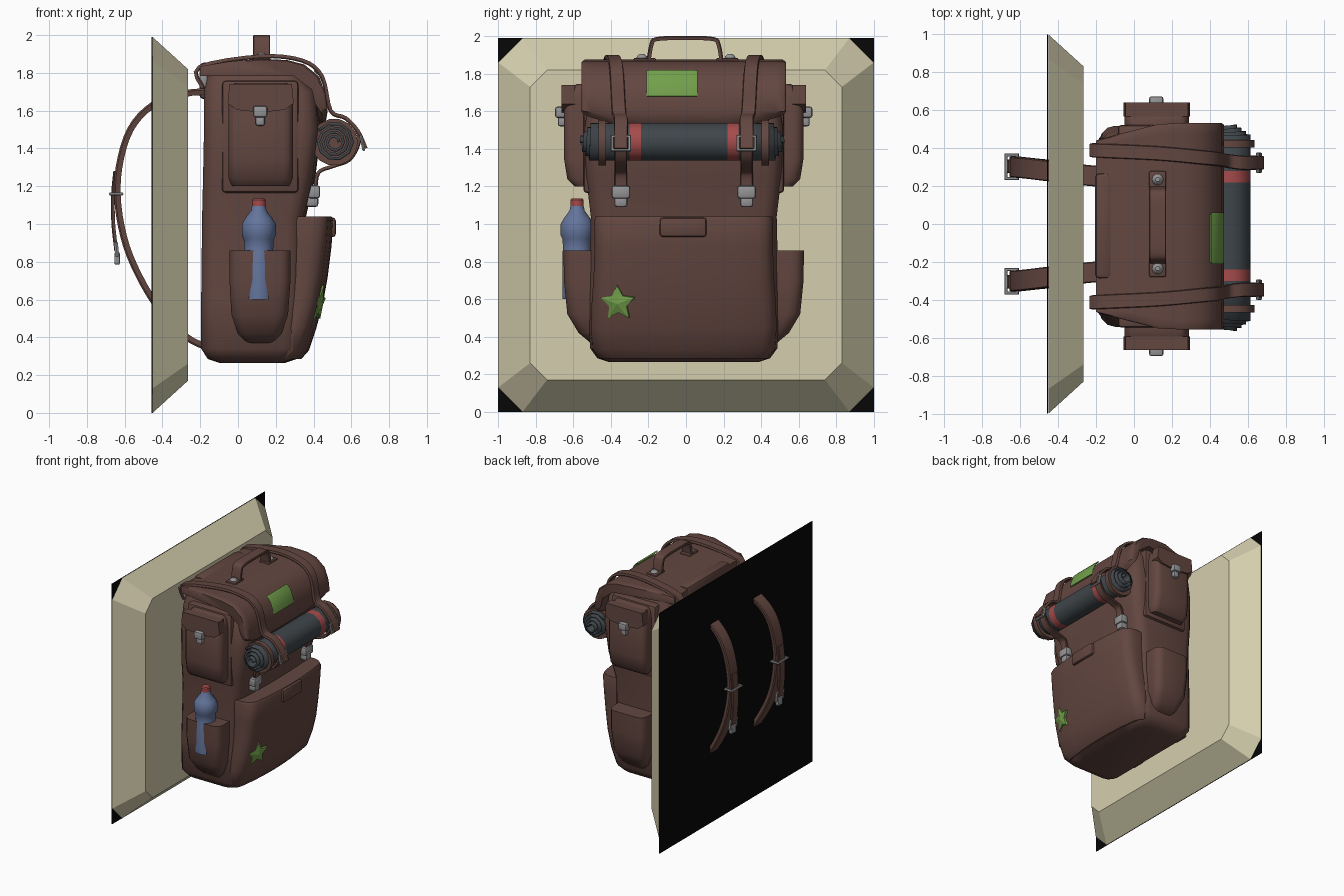
import bpy, bmesh, math
from mathutils import Vector as V

if "Cube" in bpy.data.objects:
    bpy.data.objects.remove(bpy.data.objects["Cube"])

def material(name, r, g, b):
    m = bpy.data.materials.new(name)
    m.diffuse_color = (r, g, b, 1)
    m.use_nodes = True
    m.node_tree.nodes["Principled BSDF"].inputs["Base Color"].default_value = m.diffuse_color
    return m

BROWN = material("brown_leather", .125, .062, .051)
BEIGE = material("beige_panel", .66, .62, .42)
BLACK = material("black_backing", .002, .002, .002)
SLATE = material("slate_roll", .05, .06, .068)
RED = material("red_trim", .38, .07, .07)
GREEN = material("green_patch", .17, .35, .07)
GREY = material("grey_metal", .30, .30, .31)
BLUE = material("blue_bottle", .125, .175, .33)
CY = -.012  # the bag sits slightly off the panel's centre line

def finish(name, bm, mats, smooth=40):
    bmesh.ops.recalc_face_normals(bm, faces=bm.faces)
    me = bpy.data.meshes.new(name)
    bm.to_mesh(me)
    bm.free()
    ob = bpy.data.objects.new(name, me)
    bpy.context.collection.objects.link(ob)
    for m in mats if isinstance(mats, list) else [mats]:
        me.materials.append(m)
    if smooth:
        bpy.ops.object.select_all(action='DESELECT')
        bpy.context.view_layer.objects.active = ob
        ob.select_set(True)
        bpy.ops.object.shade_smooth_by_angle(angle=math.radians(smooth))
    return ob

def skin(name, rings, mat, smooth=40, closed=False):
    """Bridge rings of points into a solid; closed joins last ring to first."""
    bm = bmesh.new()
    rs = [[bm.verts.new(p) for p in r] for r in rings]
    n = len(rs[0])
    for a, b in zip(rs, rs[1:] + (rs[:1] if closed else [])):
        for i in range(n):
            bm.faces.new((a[i], a[(i + 1) % n], b[(i + 1) % n], b[i]))
    if not closed:
        bm.faces.new(rs[0])
        bm.faces.new(rs[-1])
    return finish(name, bm, mat, smooth)

def box(name, lo, hi, mat, bevel=.015):
    lo, hi = V(lo), V(hi)
    bm = bmesh.new()
    bmesh.ops.create_cube(bm, size=1)
    for v in bm.verts:
        v.co = V([(lo[i] + hi[i]) / 2 + v.co[i] * abs(hi[i] - lo[i]) for i in range(3)])
    bmesh.ops.bevel(bm, geom=bm.edges[:], offset=bevel, segments=2, profile=.5, affect='EDGES')
    return finish(name, bm, mat)

def rounded(z, x0, x1, y0, y1, r, bulge=0):
    """Rounded rectangle at height z; bulge pulls the +x corners back."""
    pts = []
    for cx, cy, a0 in ((x1 - r, y1 - r, 0), (x0 + r, y1 - r, 90), (x0 + r, y0 + r, 180), (x1 - r, y0 + r, 270)):
        for k in range(4):
            a = math.radians(a0 + 30 * k)
            pts.append([cx + r * math.cos(a), cy + r * math.sin(a)])
    pts += [[x1, y0 + r + (y1 - y0 - 2 * r) * k / 6] for k in range(1, 6)]
    mid, h = (y0 + y1) / 2, (y1 - y0) / 2
    return [V((x - (bulge * ((y - mid) / h) ** 2 if x > x1 - r - .001 else 0), y, z)) for x, y in pts]

def smooth_path(pts, closed=False, sub=4):
    pts = [V(p) for p in pts]
    out = []
    for i in range(len(pts) - 1):
        p0, p1, p2, p3 = pts[max(i - 1, 0)], pts[i], pts[i + 1], pts[min(i + 2, len(pts) - 1)]
        for k in range(sub):
            t = k / sub
            out.append(.5 * (2 * p1 + (p2 - p0) * t + (2 * p0 - 5 * p1 + 4 * p2 - p3) * t * t
                             + (3 * p1 - p0 - 3 * p2 + p3) * t ** 3))
    return out + [pts[-1]]

def ribbon(name, pts, width, thick, mat, side=(0, 1, 0), smooth=True):
    path = smooth_path(pts) if smooth else [V(p) for p in pts]
    side, rings = V(side), []
    for i, p in enumerate(path):
        t = path[min(i + 1, len(path) - 1)] - path[max(i - 1, 0)]
        n = t.cross(side).normalized()
        rings.append([p + side * a * width / 2 + n * b * thick / 2
                      for a, b in ((-1, -.5), (-.9, 1), (.9, 1), (1, -.5), (.9, -1), (-.9, -1))])
    return skin(name, rings, mat)

def buckle(name, c, w, h, r, axis):
    """Square wire frame of half sizes w (along y) and h (along the given axis)."""
    c, u, axis = V(c), V((0, 1, 0)), V(axis)
    n = u.cross(axis)
    rings = []
    for a, b in ((1, 1), (-1, 1), (-1, -1), (1, -1)):
        p, d = c + u * a * w + axis * b * h, u * a + axis * b
        rings.append([p + d * r * math.cos(k * math.pi / 3) + n * r * math.sin(k * math.pi / 3) for k in range(6)])
    return skin(name, rings, GREY, closed=True)

def lathe(name, profile, c, mat, axis='z', n=14):
    rings = []
    for h, r in profile:
        ring = []
        for k in range(n):
            a, b = r * math.cos(k * math.tau / n), r * math.sin(k * math.tau / n)
            ring.append(V(c) + (V((a, b, h)) if axis == 'z' else V((a, h, b))))
        rings.append(ring)
    return skin(name, rings, mat)

# Display panel behind the bag
def octagon(x, h, z0, z1, c):
    return [V((x, y, z)) for y, z in ((-h + c, z0), (h - c, z0), (h, z0 + c), (h, z1 - c),
                                      (h - c, z1), (-h + c, z1), (-h, z1 - c), (-h, z0 + c))]
skin("panel", [octagon(-.452, 1, 0, 1.99, .13), octagon(-.265, .83, .17, 1.82, .09)], BEIGE, 0)
skin("panel_backing", [[V((x, y, z)) for y, z in ((-1, 0), (1, 0), (1, 1.99), (-1, 1.99))]
                       for x in (-.458, -.453)], BLACK, 0)

# Main body and front pocket
body = ((.265, -.1, .25, .40), (.285, -.16, .31, .46), (.34, -.195, .34, .5), (.6, -.195, .35, .505),
        (1.04, -.19, .36, .495), (1.25, -.185, .41, .52), (1.5, -.18, .44, .53), (1.7, -.18, .42, .50), (1.8, -.17, .33, .46))
skin("body", [rounded(z, a, b, CY - h, CY + h, .08, .02) for z, a, b, h in body], BROWN)
pocket = ((.285, .22, .335, .45), (.33, .22, .375, .485), (.45, .22, .415, .495), (.58, .22, .45, .49),
          (.72, .22, .475, .48), (.88, .22, .495, .475), (1.02, .22, .505, .475), (1.04, .22, .495, .47))
skin("front_pocket", [rounded(z, a, b, CY - h, CY + h, .07, .04) for z, a, b, h in pocket], BROWN)
box("pocket_tab", (.46, -.14, .93), (.518, .11, 1.035), BROWN, .018)

# Lid: a curved shell swept across the width
shell = ((-.2, 1.785), (-.2, 1.835), (-.05, 1.86), (.12, 1.875), (.26, 1.868), (.35, 1.845), (.43, 1.78), (.463, 1.69),
         (.475, 1.6), (.465, 1.54), (.445, 1.52), (.42, 1.56), (.4, 1.71), (.3, 1.785))
rings = []
for t in (-1, -.98, -.9, -.7, -.4, 0, .4, .7, .9, .98, 1):
    k = .95 if abs(t) == 1 else 1
    ring = []
    for x, z in shell:
        hy = .46 + .085 * min(1, (x + .2) / .35)
        lift = .07 * t ** 4 if z < 1.6 else 0
        ring.append(V((.2 + (x - .2) * k, CY + t * hy, 1.75 + (z + lift - 1.75) * k)))
    rings.append(ring)
skin("lid", rings, BROWN, 50)
box("back_grip", (-.205, -.29, 1.66), (-.115, .27, 1.855), BROWN, .025)
ribbon("lid_patch", [(.469, -.075, 1.68), (.462, -.075, 1.72), (.436, -.075, 1.785), (.405, -.075, 1.815)], .27, .012, GREEN, smooth=False)

# Star on the front pocket
bm = bmesh.new()
n = V((1, -.25, -.2)).normalized()
u = V((0, 0, 1)).cross(n).normalized()
w = n.cross(u)
c = V((.422, -.36, .58))
rim = [[bm.verts.new(c + n * d + (u * math.sin(k * math.pi / 5) + w * math.cos(k * math.pi / 5)) * (.098 if k % 2 == 0 else .05))
        for k in range(10)] for d in (-.025, .015)]
top = bm.verts.new(c + n * .03)
for k in range(10):
    j = (k + 1) % 10
    bm.faces.new((rim[0][k], rim[0][j], rim[1][j], rim[1][k]))
    bm.faces.new((rim[1][k], rim[1][j], top))
bm.faces.new(rim[0])
finish("star_badge", bm, GREEN, 20)

# Carry handle
ribbon("handle", [(.125, -.2, 1.86), (.125, -.185, 1.95), (.125, -.155, 1.985), (.125, 0, 1.99), (.125, .145, 1.985),
                  (.125, .175, 1.95), (.125, .19, 1.86)], .09, .022, BROWN, (1, 0, 0))

# Bedroll: a wound sheet with red bands
bm = bmesh.new()
turns, seg = 3.4, 10
rows = []
for i in range(int(turns * seg) + 1):
    t = i / (turns * seg)
    r, a, end = .025 + .08 * t, i * math.tau / seg, .545 - .06 * t
    rows.append([bm.verts.new((.51 + r * math.cos(a), -.02 + y, 1.433 + r * math.sin(a)))
                 for y in (-end, -.28, -.22, .24, .30, end)])
for a, b in zip(rows, rows[1:]):
    for j in range(5):
        f = bm.faces.new((a[j], a[j + 1], b[j + 1], b[j]))
        f.material_index = j % 2
roll = finish("bedroll", bm, [SLATE, RED], 50)
thick = roll.modifiers.new("thickness", 'SOLIDIFY')
thick.thickness = .016
thick.offset = 0

for s, side in ((-1, "left"), (1, "right")):
    # Side pockets
    def yy(d): return CY + s * d
    def pocket_rings(rows):
        return [rounded(z, a, b, min(yy(.42), yy(d)), max(yy(.42), yy(d)), r) for z, a, b, d, r in rows]
    box(side + "_upper_pocket_frame", (-.085, yy(.42), 1.165), (.32, yy(.535), 1.76), BROWN, .02)
    skin(side + "_upper_pocket", pocket_rings(((1.2, -.03, .27, .58, .04), (1.24, -.05, .29, .62, .05),
         (1.35, -.05, .29, .638, .05), (1.66, -.05, .29, .638, .05), (1.72, -.04, .28, .615, .05), (1.745, -.02, .26, .57, .04))), BROWN)
    skin(side + "_upper_flap", [[V((x, yy(d), z)) for x, z in ((-.045, 1.74), (.285, 1.74), (.295, 1.64), (.25, 1.605),
         (.12, 1.59), (-.01, 1.605), (-.055, 1.64))] for d in (.58, .652)], BROWN)
    box(side + "_pocket_clasp", (.08, yy(.62), 1.565), (.155, yy(.685), 1.625), GREY, .012)
    box(side + "_pocket_clasp_tip", (.093, yy(.62), 1.52), (.142, yy(.67), 1.575), GREY, .012)
    skin(side + "_lower_pocket", pocket_rings(((.37, .04, .19, .50, .03), (.42, 0, .23, .56, .05), (.52, -.035, .265, .62, .06),
         (.7, -.045, .278, .638, .06), (.86, -.045, .278, .64, .06))), BROWN)
    # Lid straps running over the bedroll, with buckles and clasps
    y = yy(.335)
    ribbon(side + "_lid_strap", [(-.185, yy(.40), 1.72), (-.205, yy(.40), 1.83), (.12, yy(.385), 1.887), (.34, yy(.365), 1.865),
           (.445, yy(.355), 1.78), (.49, yy(.345), 1.6), (.57, y, 1.56), (.635, y, 1.49), (.675, y, 1.4)], .075, .022, BROWN)
    ribbon(side + "_lower_strap", [(.41, y, 1.17), (.425, y, 1.27), (.5, y, 1.305), (.59, y, 1.34), (.64, y, 1.43), (.63, y, 1.5)],
           .065, .02, BROWN)
    buckle(side + "_strap_buckle", (.658, y, 1.43), .046, .035, .009, (-.2, 0, 1))
    box(side + "_strap_clasp", (.37, y - .05, 1.135), (.435, y + .05, 1.205), GREY, .015)
    box(side + "_strap_clasp_tip", (.36, y - .035, 1.09), (.425, y + .035, 1.15), GREY, .015)
    box(side + "_back_clasp", (-.205, yy(.37), 1.72), (-.16, yy(.43), 1.82), GREY, .012)
    lathe(side + "_roll_band", [(-.02, .105), (-.02, .125), (.02, .125), (.02, .105)], (.51, yy(.435), 1.433), BROWN, 'y')
    # Handle anchors
    box(side + "_handle_tab", (.08, s * .16, 1.85), (.17, s * .28, 1.885), BROWN, .01)
    lathe(side + "_handle_stud", [(0, .032), (.015, .028), (.028, .012)], (.125, s * .235, 1.878), GREY, n=10)
    # Shoulder straps
    ribbon(side + "_shoulder_strap", [(-.17, s * .25, 1.70), (-.28, s * .26, 1.69), (-.45, s * .28, 1.63), (-.57, s * .295, 1.5),
           (-.63, s * .3, 1.3), (-.635, s * .3, 1.1), (-.59, s * .3, .88), (-.5, s * .29, .68), (-.4, s * .28, .53),
           (-.27, s * .26, .4), (-.17, s * .25, .35)], .11, .035, BROWN)
    ribbon(side + "_strap_tail", [(-.65, s * .305, 1.28), (-.662, s * .305, 1.15), (-.66, s * .305, 1.0), (-.645, s * .305, .86)],
           .07, .02, BROWN)
    buckle(side + "_shoulder_buckle", (-.645, s * .302, 1.16), .062, .03, .009, (1, 0, 0))
    buckle(side + "_tail_buckle", (-.643, s * .305, .865), .04, .03, .012, (-.1, 0, 1))
    box(side + "_tail_tip", (-.655, s * .305 - .03, .785), (-.625, s * .305 + .03, .85), GREY, .008)

# Water bottle in the left pocket
lathe("bottle", [(.6, .08), (.85, .08), (.865, .076), (.92, .08), (.94, .09), (1.0, .09), (1.03, .072), (1.07, .042), (1.105, .034)],
      (.11, -.58, 0), BLUE)
lathe("bottle_cap", [(1.095, .036), (1.128, .036), (1.136, .028)], (.11, -.58, 0), RED)
